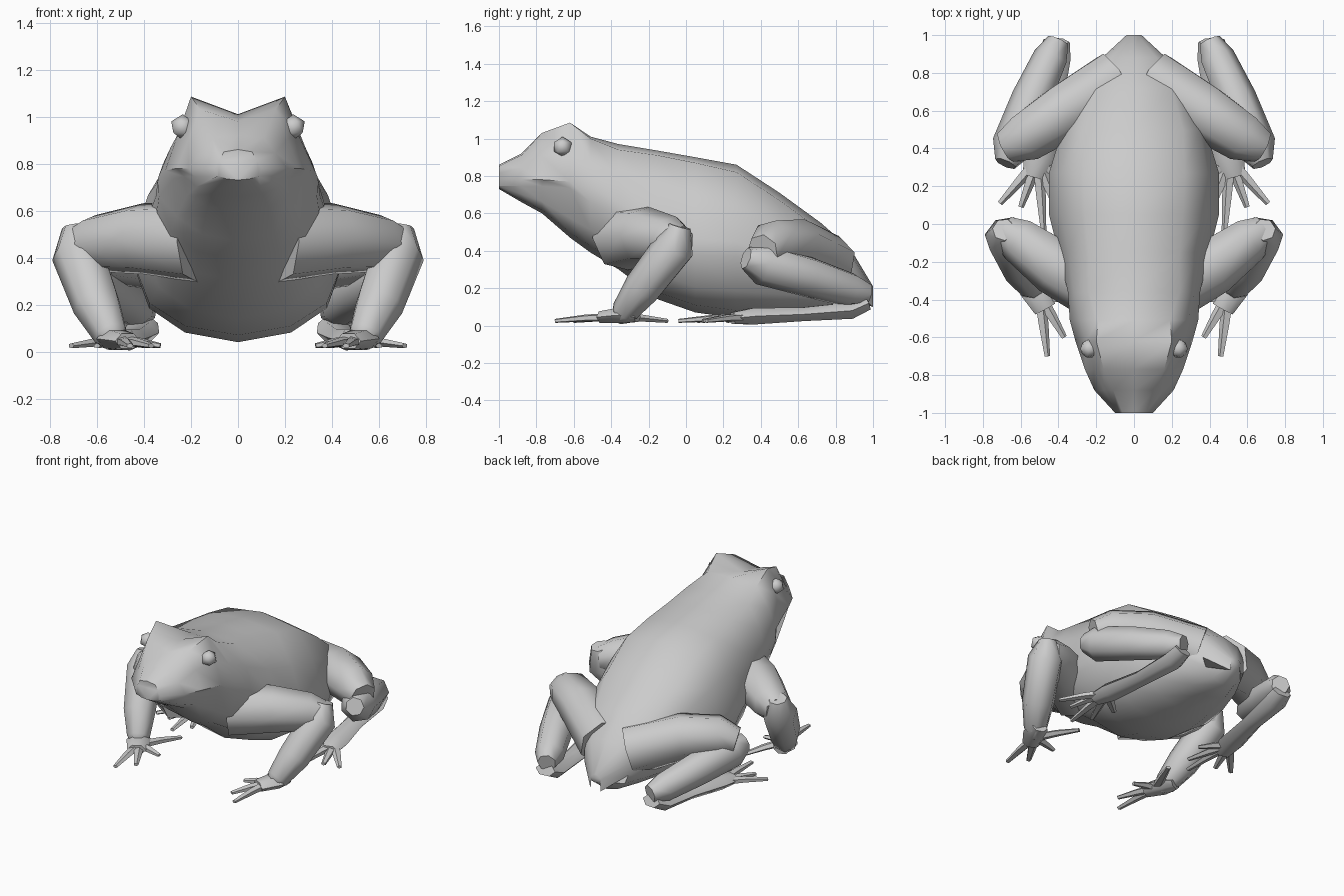
import bpy, bmesh, math
from mathutils import Vector

if "Cube" in bpy.data.objects:
    bpy.data.objects.remove(bpy.data.objects["Cube"])


def finish(name, bm, mirror=False, angle=55):
    bmesh.ops.recalc_face_normals(bm, faces=bm.faces)
    me = bpy.data.meshes.new(name)
    bm.to_mesh(me)
    bm.free()
    ob = bpy.data.objects.new(name, me)
    bpy.context.collection.objects.link(ob)
    bpy.ops.object.select_all(action='DESELECT')
    ob.select_set(True)
    bpy.context.view_layer.objects.active = ob
    bpy.ops.object.shade_smooth_by_angle(angle=math.radians(angle))
    if mirror:
        ob.modifiers.new("mirror", 'MIRROR').use_axis[0] = True
    return ob


def bridge(bm, rings):
    # Skin a list of equal-length vertex rings and cap both ends
    n = len(rings[0])
    for a, b in zip(rings, rings[1:]):
        for i in range(n):
            j = (i + 1) % n
            bm.faces.new((a[i], a[j], b[j], b[i]))
    bm.faces.new(rings[0][::-1])
    bm.faces.new(rings[-1])


def tube(bm, path, flat=1.0, sides=7):
    # Tapering tube through (x, y, z, radius) points
    pts = [Vector(p[:3]) for p in path]
    u, rings = None, []
    for i, p in enumerate(pts):
        t = (pts[min(i + 1, len(pts) - 1)] - pts[max(i - 1, 0)]).normalized()
        u = t.cross(Vector((0, 0, 1))) if u is None else u - t * u.dot(t)
        u.normalize()
        v = u.cross(t)
        r = path[i][3]
        rings.append([bm.verts.new(p + u * r * math.cos(a) + v * r * flat * math.sin(a))
                      for a in (2 * math.pi * k / sides for k in range(sides))])
    bridge(bm, rings)


def limb(name, *paths, flat=1.0):
    bm = bmesh.new()
    for path in paths:
        tube(bm, path, flat)
    return finish(name, bm, mirror=True)


def foot(name, sole, root, tips):
    bm = bmesh.new()
    tube(bm, sole, 0.6, 6)
    for x, y in tips:
        mid = ((root[0] + x) / 2, (root[1] + y) / 2, 0.04, 0.028)
        tube(bm, [(*root, 0.045, 0.035), mid, (x, y, 0.025, 0.016)], 0.7, 5)
    return finish(name, bm, mirror=True)


# Body and head: y, top z, bottom z, ridge x, ridge z, widest x, widest z
sections = [
    (-1.00, .86, .73, .06, .85, .10, .78),
    (-.88, .92, .66, .11, .91, .21, .78),
    (-.77, .98, .60, .16, 1.03, .26, .78),
    (-.62, 1.01, .47, .20, 1.085, .31, .77),
    (-.51, 1.01, .39, .19, 1.0, .34, .74),
    (-.36, .97, .30, .24, .94, .35, .66),
    (-.15, .935, .14, .24, .91, .40, .52),
    (.05, .90, .07, .26, .87, .45, .46),
    (.27, .86, .04, .27, .82, .45, .45),
    (.50, .71, .04, .26, .67, .38, .40),
    (.72, .55, .05, .20, .51, .28, .35),
    (.88, .41, .06, .12, .38, .17, .28),
    (1.00, .21, .15, .02, .20, .04, .18),
]
bm = bmesh.new()
rings = []
for y, zt, zb, rx, rz, w, zw in sections:
    head = y < -.55
    lip = (w * .88, zw - .035) if head else (w * .99, zw - .08)
    half = [(rx, rz),
            ((rx + w) / 2 * (1.0 if head else 1.08), (rz + zw) / 2),
            (w, zw), lip,
            (w * .84, zw + (zb - zw) * .65),
            (w * .5, zb + (zw - zb) * .1)]
    loop = [(0, zt)] + half + [(0, zb)] + [(-x, z) for x, z in reversed(half)]
    rings.append([bm.verts.new((x, y, z)) for x, z in loop])
bridge(bm, rings)
finish("body", bm)

# Eyes
bm = bmesh.new()
bmesh.ops.create_icosphere(bm, subdivisions=1, radius=.055)
bmesh.ops.translate(bm, verts=bm.verts, vec=(.235, -.66, .955))
finish("eye", bm, mirror=True)

# Front legs
limb("front_leg",
     [(.18, -.34, .47, .18), (.42, -.22, .48, .155), (.61, -.08, .46, .125), (.69, -.03, .45, .085)],
     [(.69, -.03, .53, .06), (.68, -.06, .42, .115), (.60, -.23, .20, .105), (.54, -.33, .07, .075),
      (.52, -.37, .04, .04)])
foot("front_foot",
     [(.56, -.26, .045, .05), (.53, -.34, .055, .08), (.47, -.45, .045, .06)],
     (.50, -.38), [(.46, -.70), (.37, -.60), (.33, -.40), (.37, -.10)])

# Hind legs
limb("thigh",
     [(.10, .76, .32, .17), (.38, .59, .42, .155), (.58, .46, .43, .135), (.68, .41, .40, .09)])
limb("shin",
     [(.68, .32, .36, .06), (.64, .41, .33, .115), (.54, .66, .26, .11), (.44, .88, .19, .095),
      (.40, .97, .17, .06)])
foot("hind_foot",
     [(.41, .97, .12, .07), (.42, .88, .08, .085), (.45, .62, .06, .07), (.50, .36, .05, .085),
      (.53, .25, .04, .06)],
     (.51, .34), [(.71, .11), (.60, .09), (.48, -.04), (.40, .06), (.35, .22)])
